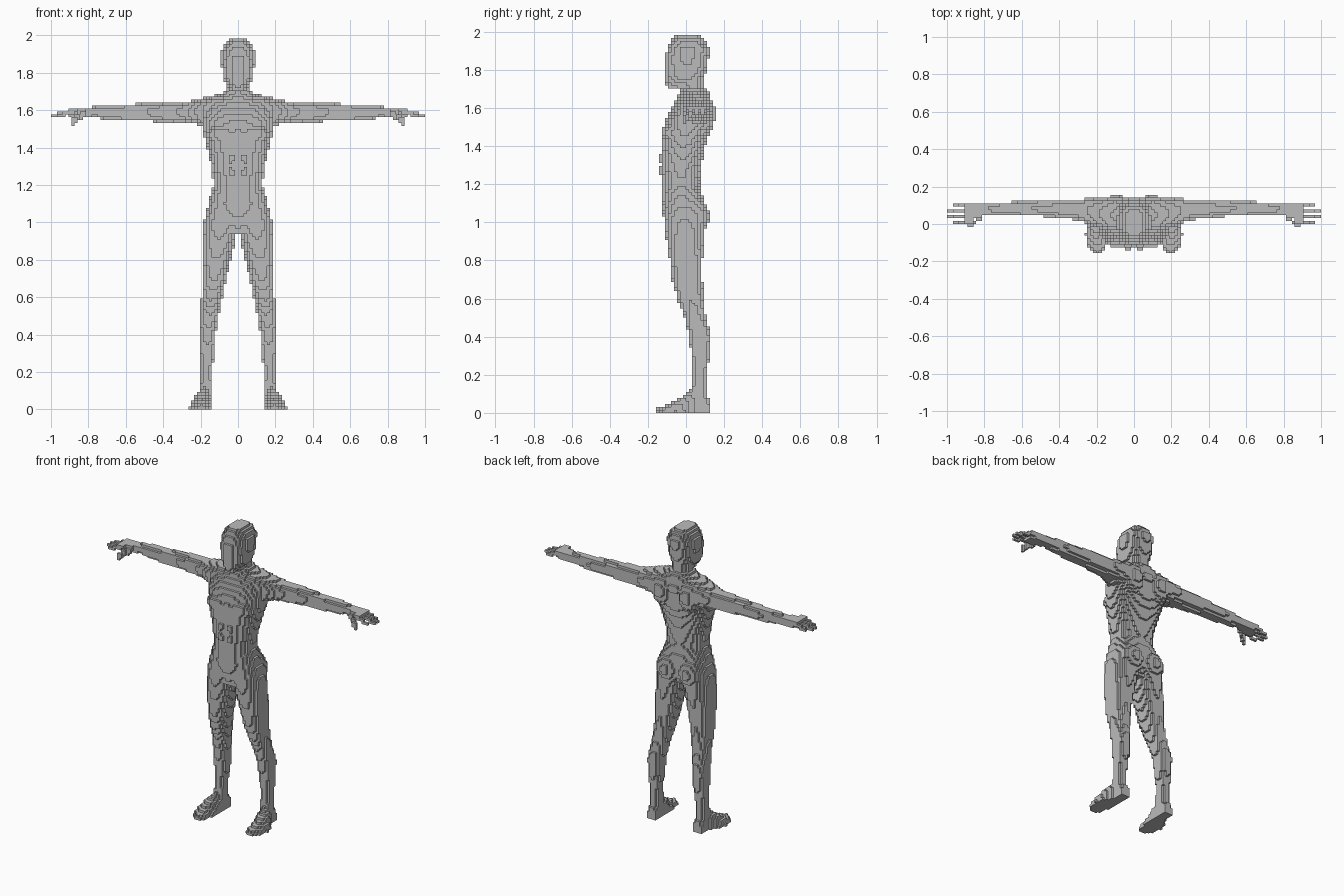
import bpy
import bmesh
from mathutils import Vector

CELL = 2 / 128          # edge length of one block
STEP = CELL * 100       # the same in hundredths, the unit of all shapes below

default_cube = bpy.data.objects.get("Cube")
if default_cube:
    bpy.data.objects.remove(default_cube, do_unlink=True)

skin = bpy.data.materials.new("plain_grey")
skin.use_nodes = True
skin.diffuse_color = (0.5, 0.5, 0.5, 1)
skin.node_tree.nodes["Principled BSDF"].inputs["Base Color"].default_value = skin.diffuse_color

blocks = {}             # block position -> part name, for the left half


def put(part, cell):
    if 0 <= cell[0] < 64 and -10 <= cell[1] < 10 and cell[2] >= 0:
        blocks.setdefault(tuple(cell), part)


def middle(i):
    return (i + 0.5) * STEP


def indices(low, high):
    return range(int(low // STEP), int(high // STEP) + 1)


def loft(part, axis, stations, power=2.3):
    """Fill rounded sections (position, u low, u high, v low, v high) along an axis."""
    u_axis, v_axis = [a for a in range(3) if a != axis]
    for i in indices(stations[0][0], stations[-1][0]):
        t = middle(i)
        for a, b in zip(stations, stations[1:]):
            if a[0] <= t <= b[0]:
                f = (t - a[0]) / (b[0] - a[0])
                u0, u1, v0, v1 = [p + (q - p) * f for p, q in zip(a[1:], b[1:])]
                for j in indices(u0, u1):
                    du = abs(2 * middle(j) - u0 - u1) / (u1 - u0)
                    for k in indices(v0, v1):
                        dv = abs(2 * middle(k) - v0 - v1) / (v1 - v0)
                        if du ** power + dv ** power <= 1:
                            cell = [i, i, i]
                            cell[u_axis], cell[v_axis] = j, k
                            put(part, cell)
                break


def centred(rows):
    """Expand (height, half width, front, back) to full sections."""
    return [(z, -w, w, front, back) for z, w, front, back in rows]


def muscle(part, centre, radii):
    spans = [indices(c - r, c + r) for c, r in zip(centre, radii)]
    for i in spans[0]:
        for j in spans[1]:
            for k in spans[2]:
                if sum(((middle(n) - c) / r) ** 2 for n, c, r in zip((i, j, k), centre, radii)) <= 1:
                    put(part, (i, j, k))


def rod(part, start, end, thickness=1):
    """A one block thick line for a finger."""
    start, end = Vector(start), Vector(end)
    for n in range(41):
        p = start.lerp(end, n / 40)
        cell = [int(c // STEP) for c in p]
        for extra in range(thickness):
            put(part, (cell[0], cell[1], cell[2] + extra))


# Head and neck
loft("head", 2, centred([
    (171, 4, -10, 4), (173, 5.5, -10.5, 7), (176, 7.5, -11, 9.5), (181, 8.5, -11, 11),
    (188, 9, -10.5, 12), (192, 9, -9.5, 12), (196, 7, -7.5, 10), (199, 4, -5, 7)]))
loft("neck", 2, centred([(166, 6.5, -3, 11), (171, 6, -2, 9.5), (178, 6, -3, 9.5)]))

# Torso with shoulder blades, buttocks, chest and stomach muscles
loft("torso", 2, centred([
    (94, 6, -9, 6), (100, 15, -11, 9), (105, 16, -12, 10), (110, 16, -12.5, 9.5),
    (115, 14.5, -12.5, 8.5), (120, 13, -12.5, 7), (130, 14, -13, 8), (140, 16.5, -13, 10),
    (145, 18, -13, 11.5), (150, 19, -11.5, 13), (155, 20, -10, 13), (160, 19, -8, 13.5),
    (165, 14, -5, 13), (168, 10, -3, 12), (171, 6, -2, 10)]))
muscle("torso", (10, 8, 157), (8, 7.5, 11))
muscle("torso", (8, 5, 103), (8.5, 7, 10))
muscle("torso", (8, -6, 147), (9, 7, 6))
for height in (127, 134):
    muscle("torso", (3.5, -11, height), (2.5, 3.2, 3.5))

# Arm
loft("arm", 0, [
    (6, -4, 13, 148, 169), (12, -5, 14, 150, 168), (20, -2, 14, 152, 166),
    (30, 2, 13, 153.5, 164), (50, 4, 12.5, 154, 163.5), (60, 4.5, 12, 154, 163),
    (70, 5, 11.5, 155, 162.5), (80, 5, 11, 156.5, 161.5)])

# Hand, four fingers and thumb
loft("hand", 0, [(78, 5, 11, 156.5, 161.5), (84, 3, 11.5, 156.5, 161.5), (90, 0.5, 11, 157, 161)], 4)
for y, tip in ((0.8, 96), (3.9, 99), (7, 99.5), (10.2, 96)):
    rod("hand", (86, y, 160), (tip, y, 157))
rod("hand", (82, 3, 157), (89, -1.2, 153), 2)

# Leg
loft("leg", 2, [
    (5, 14, 20, 3, 11.5), (10, 14, 20.5, 2, 11), (20, 14, 20, 3.6, 11), (30, 12.5, 21, 3, 12),
    (40, 12, 21, 1.5, 13), (50, 10.5, 20, -0.5, 10.5), (60, 8.5, 19.5, -4.5, 9),
    (70, 6.5, 19.5, -7.3, 8.5), (80, 4, 19.5, -8.5, 8.5), (90, 1.5, 19, -10, 9),
    (98, 0.5, 18.5, -11, 10), (105, 0, 17.5, -11, 10), (115, 2, 14, -10, 7)])

# Foot, the upper half of sections centred on the floor
foot = [(-16, 17, 21, 2), (-12, 15.5, 24.5, 3.5), (-6, 14.5, 26, 6), (0, 14, 24, 10),
        (5, 13.5, 21, 14), (9, 13.5, 21, 12), (12, 14, 20, 7)]
loft("foot", 1, [(y, x0, x1, -top, top) for y, x0, x1, top in foot])


# Mirror the blocks, then skin only the sides that face open space
def mirrored(cell):
    return (-1 - cell[0], cell[1], cell[2])


solid = set(blocks) | {mirrored(c) for c in blocks}


def build(name, cells):
    bm = bmesh.new()
    corners = {}

    def corner(key):
        if key not in corners:
            corners[key] = bm.verts.new([n * CELL for n in key])
        return corners[key]

    for cell in cells:
        for axis in range(3):
            for side in (0, 1):
                neighbour = list(cell)
                neighbour[axis] += 2 * side - 1
                if tuple(neighbour) in solid:
                    continue
                quad = []
                for p, q in ((0, 0), (1, 0), (1, 1), (0, 1)):
                    key = list(cell)
                    key[axis] += side
                    key[(axis + 1) % 3] += p
                    key[(axis + 2) % 3] += q
                    quad.append(corner(tuple(key)))
                bm.faces.new(quad if side else quad[::-1])
    mesh = bpy.data.meshes.new(name)
    bm.to_mesh(mesh)
    bm.free()
    mesh.materials.append(skin)
    bpy.context.collection.objects.link(bpy.data.objects.new(name, mesh))


for part in ("head", "neck", "torso", "arm", "hand", "leg", "foot"):
    left = [c for c, owner in blocks.items() if owner == part]
    right = [mirrored(c) for c in left]
    if part in ("head", "neck", "torso"):
        build(part, left + right)
    else:
        build("left_" + part, left)
        build("right_" + part, right)
